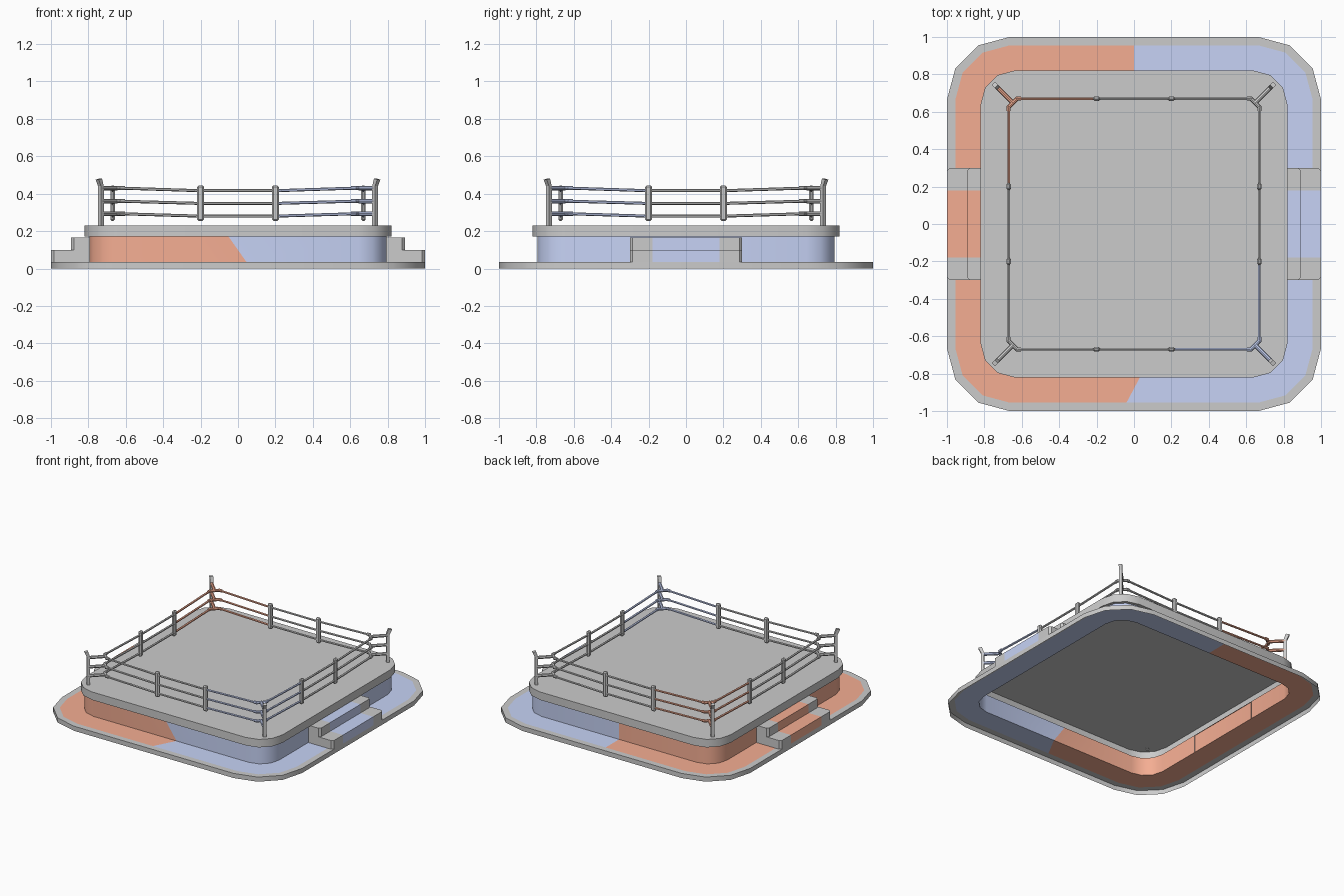
import bpy, bmesh
from math import pi, cos, sin, radians
from mathutils import Vector, Matrix

if "Cube" in bpy.data.objects:
    bpy.data.objects.remove(bpy.data.objects["Cube"])


def colour(name, rgb):
    m = bpy.data.materials.new(name)
    m.diffuse_color = (*rgb, 1)
    m.use_nodes = True
    m.node_tree.nodes["Principled BSDF"].inputs["Base Color"].default_value = m.diffuse_color
    return m


ORANGE = colour("orange", (0.91, 0.42, 0.29))
BLUE = colour("blue", (0.57, 0.65, 0.92))


def finish(bm, name, mats=(), smooth=40):
    me = bpy.data.meshes.new(name)
    bm.to_mesh(me)
    bm.free()
    ob = bpy.data.objects.new(name, me)
    bpy.context.collection.objects.link(ob)
    for m in mats:
        me.materials.append(m)
    bpy.ops.object.select_all(action='DESELECT')
    ob.select_set(True)
    bpy.context.view_layer.objects.active = ob
    if smooth:
        bpy.ops.object.shade_smooth_by_angle(angle=radians(smooth))
    return ob


def outline(half, r, z, split):
    """Rounded square, three facets per corner, with a seam point at back and front."""
    c = half - r
    pts = [(0, half, z)]
    for q, (sx, sy) in enumerate([(-1, 1), (-1, -1), (1, -1), (1, 1)]):
        if q == 2:
            pts.append((split, -half, z))
        for k in range(4):
            a = pi / 2 * (q + 1) + k * pi / 6
            pts.append((sx * c + r * cos(a), sy * c + r * sin(a), z))
    return pts


def loft(name, rings, mats=(), cap=False):
    bm = bmesh.new()
    loops = [[bm.verts.new(p) for p in outline(*r)] for r in rings]
    n = len(loops[0])
    for a, b in zip(loops, loops[1:]):
        for i in range(n):
            j = (i + 1) % n
            f = bm.faces.new((a[i], a[j], b[j], b[i]))
            f.material_index = int(i >= 9) if mats else 0
    if cap:
        bm.faces.new(loops[-1])
    return finish(bm, name, mats)


def tube(bm, a, b, r, n=8):
    a, b = Vector(a), Vector(b)
    d = b - a
    mat = Matrix.Translation((a + b) / 2) @ d.to_track_quat('Z', 'Y').to_matrix().to_4x4()
    bmesh.ops.create_cone(bm, cap_ends=True, segments=n, radius1=r, radius2=r,
                          depth=d.length, matrix=mat)


def turn(bm, k):
    bmesh.ops.rotate(bm, verts=bm.verts, cent=(0, 0, 0), matrix=Matrix.Rotation(k * pi / 2, 3, 'Z'))


# Platform: open-bottomed shell of border, two-colour skirt and deck
loft("floor_border", [(1, .335, 0, 0), (1, .335, .035, 0), (.955, .29, .035, -.04)])
loft("skirt", [(.955, .29, .035, -.04), (.795, .15, .035, .045), (.795, .15, .17, -.05)],
     (ORANGE, BLUE))
loft("deck", [(.795, .15, .17, -.05), (.82, .18, .17, 0), (.82, .18, .23, 0)], cap=True)

# Steps on the left and right, with a coloured runner down the middle
for label, k, mat in (("right", 0, BLUE), ("left", 2, ORANGE)):
    parts = {"step_sides": [(-.3, -.285, -.18), (.18, .285, .3)], "step_runner": [(-.18, .18)]}
    for part, spans in parts.items():
        bm = bmesh.new()
        for span in spans:
            loops = []
            for y in span:
                i = .015 if abs(y) > .29 else 0
                prof = [(.79, .035), (1 - i, .035), (1 - i, .1), (.893 - i, .1),
                        (.893 - i, .165), (.79, .165)]
                loops.append([bm.verts.new((x, y, z)) for x, z in prof])
            for a, b in zip(loops, loops[1:]):
                for i in range(1, 5):
                    bm.faces.new((a[i], a[i + 1], b[i + 1], b[i]))
            if part == "step_sides":
                bm.faces.new(loops[0] if span[0] < 0 else loops[-1])
        turn(bm, k)
        bmesh.ops.recalc_face_normals(bm, faces=bm.faces)
        finish(bm, f"{label}_{part}", (mat,) if part == "step_runner" else (), 0)

# Rope heights: (at the corner, at the middle)
LEVELS = [(.293, .28), (.36, .348), (.43, .416)]
D = .67
for k in range(4):
    # Corner ropes with turnbuckles reaching to the post
    bm = bmesh.new()
    for hi, lo in LEVELS:
        tube(bm, (.2, -D, lo), (.63, -D, hi), .008, 6)
        tube(bm, (D, -.2, lo), (D, -.63, hi), .008, 6)
        tube(bm, (.605, -D, hi), (.63, -D, hi), .011)
        tube(bm, (D, -.605, hi), (D, -.63, hi), .011)
        tube(bm, (.622, -D - .003, hi), (D + .003, -.622, hi), .011)
        tube(bm, (.645, -.645, hi), (.733, -.733, hi), .012)
    turn(bm, k)
    finish(bm, f"corner_ropes_{k}", {0: (BLUE,), 2: (ORANGE,)}.get(k, ()))

    # Middle ropes
    bm = bmesh.new()
    for hi, lo in LEVELS:
        tube(bm, (-.2, -D, lo), (.2, -D, lo), .008, 6)
    turn(bm, k)
    finish(bm, f"middle_ropes_{k}")

    # Vertical rope spacers
    bm = bmesh.new()
    for x in (-.2, .2):
        bmesh.ops.create_cube(bm, size=1, matrix=Matrix.Translation((x, -D, .35))
                              @ Matrix.Diagonal((.036, .026, .19, 1)))
    bmesh.ops.bevel(bm, geom=bm.edges[:], offset=.008, segments=1, affect='EDGES')
    turn(bm, k)
    finish(bm, f"rope_spacers_{k}", (), 0)

    # Corner post, bent outwards at the top
    bm = bmesh.new()
    loops = []
    for c, z, s in ((.733, .228, .011), (.733, .44, .011), (.744, .475, .012)):
        o = s * 2 ** .5
        tilt = .006 if z > .45 else 0
        loops.append([bm.verts.new(p) for p in (
            (c + o, -c, z), (c, -c + o, z + tilt), (c - o, -c, z + tilt), (c, -c - o, z))])
    for a, b in zip(loops, loops[1:]):
        for i in range(4):
            j = (i + 1) % 4
            bm.faces.new((a[i], a[j], b[j], b[i]))
    bm.faces.new(loops[-1])
    turn(bm, k)
    # square the section to the corner diagonal
    for lp in loops:
        mid = sum((v.co for v in lp), Vector()) / 4
        bmesh.ops.rotate(bm, verts=lp, cent=mid, matrix=Matrix.Rotation(pi / 4, 3, 'Z'))
    # turn the section so two faces point along the diagonal
    for lp in loops:
        mid = sum((v.co for v in lp), Vector()) / 4
        bmesh.ops.rotate(bm, verts=lp, cent=mid, matrix=Matrix.Rotation(-pi / 4, 3, 'Z'))
    bmesh.ops.recalc_face_normals(bm, faces=bm.faces)
    finish(bm, f"corner_post_{k}", (), 0)
